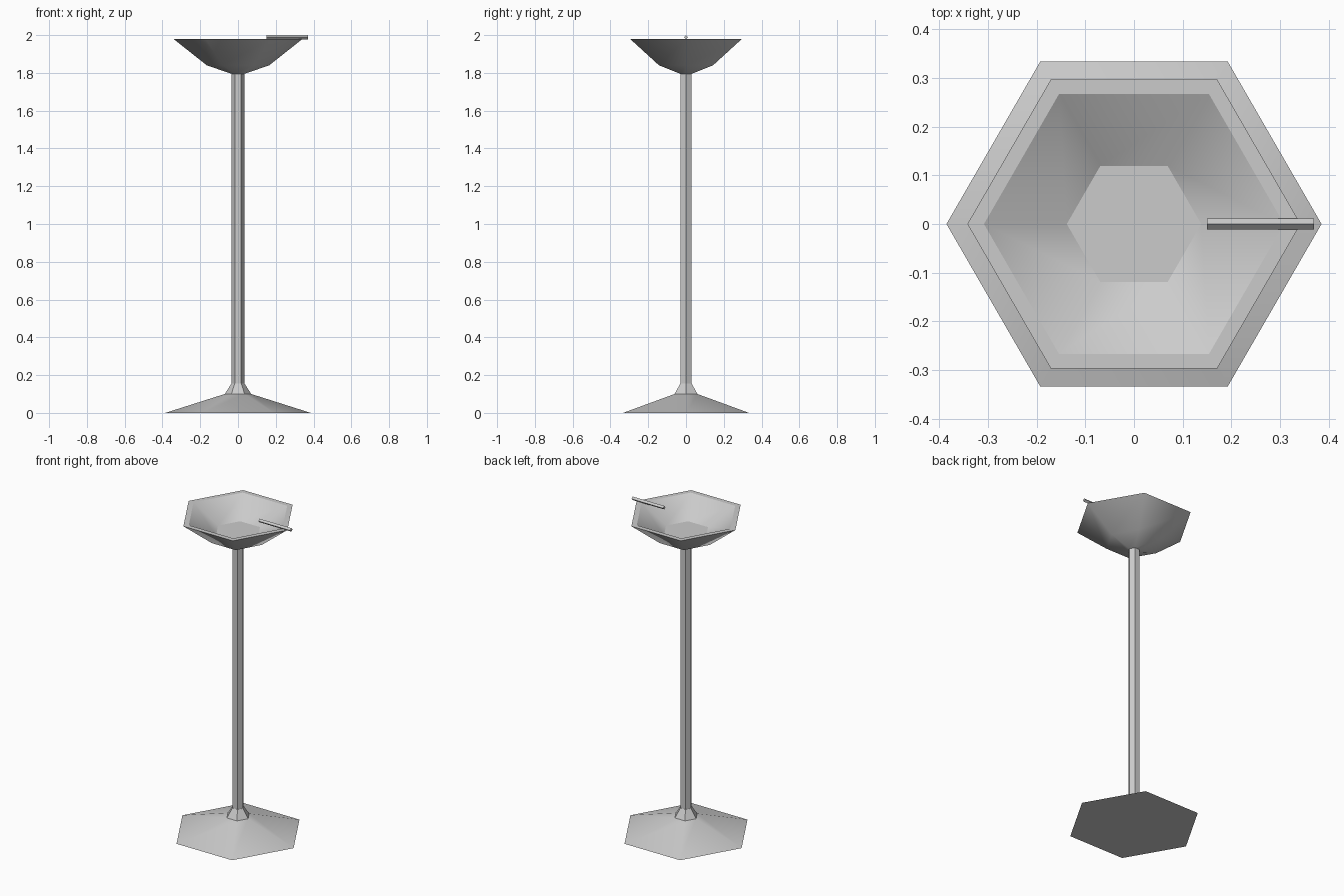
import bpy, bmesh, math
from mathutils import Matrix

cube = bpy.data.objects.get("Cube")
if cube:
    bpy.data.objects.remove(cube, do_unlink=True)

grey = bpy.data.materials.new("light_grey")
grey.use_nodes = True
colour = (0.6, 0.6, 0.6, 1)
grey.diffuse_color = colour
grey.node_tree.nodes["Principled BSDF"].inputs["Base Color"].default_value = colour


def lathe(name, profile, sides=6, sharp_rings=(), smooth=False, turn=None):
    """Sweep (radius, height) points into a faceted solid with end caps."""
    bm = bmesh.new()
    rings = []
    for r, z in profile:
        angles = [2 * math.pi * i / sides for i in range(sides)]
        rings.append([bm.verts.new((r * math.cos(a), r * math.sin(a), z)) for a in angles])
    for low, high in zip(rings, rings[1:]):
        for i in range(sides):
            j = (i + 1) % sides
            bm.faces.new((low[i], low[j], high[j], high[i])).smooth = smooth
    bm.faces.new(rings[0][::-1])
    bm.faces.new(rings[-1])
    for k in sharp_rings:
        for i in range(sides):
            bm.edges.get((rings[k][i], rings[k][(i + 1) % sides])).smooth = False
    if turn:
        bm.transform(turn)
    bmesh.ops.recalc_face_normals(bm, faces=bm.faces)
    mesh = bpy.data.meshes.new(name)
    bm.to_mesh(mesh)
    bm.free()
    mesh.materials.append(grey)
    obj = bpy.data.objects.new(name, mesh)
    bpy.context.collection.objects.link(obj)
    return obj


# Sloping foot and the collar that holds the pole
lathe("base", [(0.385, 0), (0.07, 0.1)], sharp_rings=(0, 1), smooth=True)
lathe("collar", [(0.07, 0.1), (0.035, 0.155)])
lathe("pole", [(0.034, 0.1), (0.034, 1.8)])

# Dish: outside from the pole up, over the rim, down to the flat floor
lathe("bowl",
      [(0.034, 1.795), (0.165, 1.84), (0.342, 1.98), (0.308, 1.98), (0.138, 1.88)],
      sharp_rings=(0, 2, 3, 4), smooth=True)

# Thin stick resting across the rim
lathe("stick", [(0.011, 0.15), (0.011, 0.37)], sides=4,
      turn=Matrix.Translation((0, 0, 1.989)) @ Matrix.Rotation(math.pi / 2, 4, "Y"))
